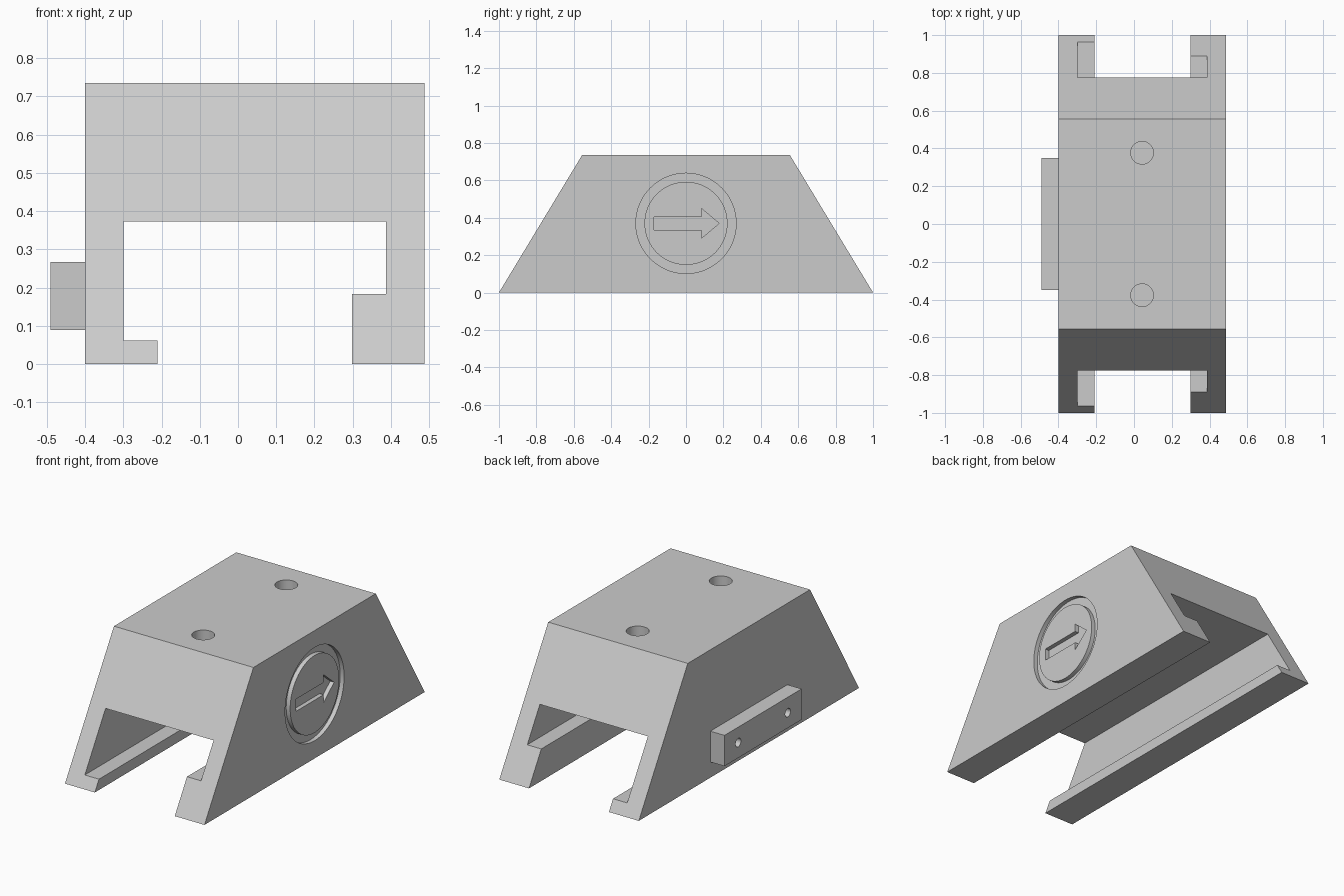
import bpy, bmesh, math
from mathutils import Matrix, Vector

cube = bpy.data.objects.get("Cube")
if cube:
    bpy.data.objects.remove(cube, do_unlink=True)

grey = bpy.data.materials.new("plain grey")
grey.use_nodes = True
grey.diffuse_color = (0.6, 0.6, 0.6, 1)
grey.node_tree.nodes["Principled BSDF"].inputs["Base Color"].default_value = (0.6, 0.6, 0.6, 1)

TOP, SLOPE = 0.735, 0.605     # height, and how far the ends lean in per unit of height
RIGHT, LEFT = -0.40, 0.487    # outer side walls
BADGE_Z = 0.37


def finish(name, bm):
    bmesh.ops.recalc_face_normals(bm, faces=bm.faces)
    mesh = bpy.data.meshes.new(name)
    bm.to_mesh(mesh)
    bm.free()
    mesh.materials.append(grey)
    obj = bpy.data.objects.new(name, mesh)
    bpy.context.collection.objects.link(obj)
    return obj


def prism(name, start, end):
    """Solid between two matching outlines."""
    bm = bmesh.new()
    a = [bm.verts.new(p) for p in start]
    b = [bm.verts.new(p) for p in end]
    bm.faces.new(a)
    bm.faces.new(b)
    for i in range(len(a)):
        j = (i + 1) % len(a)
        bm.faces.new((a[i], a[j], b[j], b[i]))
    return finish(name, bm)


def cylinder(name, centre, radius, depth, axis, sides=64):
    bm = bmesh.new()
    turn = Vector((0, 0, 1)).rotation_difference(Vector(axis)).to_matrix().to_4x4()
    bmesh.ops.create_cone(bm, cap_ends=True, segments=sides, radius1=radius, radius2=radius,
                          depth=depth, matrix=Matrix.Translation(centre) @ turn)
    return finish(name, bm)


def cut(target, cutter):
    """Subtract the cutter from the target and discard it."""
    cutter.hide_render = True
    mod = target.modifiers.new("cut", "BOOLEAN")
    mod.operation, mod.solver, mod.object = "DIFFERENCE", "EXACT", cutter
    bpy.context.view_layer.objects.active = target
    bpy.ops.object.modifier_apply(modifier=mod.name)
    bpy.data.objects.remove(cutter, do_unlink=True)


# Body: channel section with two unequal inner lips, ends sloping inwards
section = [(RIGHT, 0), (-0.21, 0), (-0.21, 0.062), (-0.30, 0.062), (-0.30, 0.373),
           (0.387, 0.373), (0.387, 0.184), (0.298, 0.184), (0.298, 0), (LEFT, 0),
           (LEFT, TOP), (RIGHT, TOP)]
body = prism("body",
             [(x, SLOPE * z - 1, z) for x, z in section],
             [(x, 1 - SLOPE * z, z) for x, z in section])

# Blind holes in the top
for y in (-0.377, 0.377):
    cut(body, cylinder("top_hole", (0.043, y, TOP), 0.06, 0.5, (0, 0, 1)))

# Ring groove on the left wall
groove = cylinder("groove", (LEFT, 0, BADGE_Z), 0.268, 0.05, (1, 0, 0), 96)
cut(groove, cylinder("groove_core", (LEFT, 0, BADGE_Z), 0.222, 0.2, (1, 0, 0), 96))
cut(body, groove)

# Arrow recess inside the ring
half = [(-0.17, 0.035), (0.082, 0.035), (0.082, 0.08)]
arrow = half + [(0.177, 0)] + [(y, -z) for y, z in reversed(half)]
cut(body, prism("arrow",
                [(LEFT - 0.025, y, BADGE_Z + z) for y, z in arrow],
                [(LEFT + 0.025, y, BADGE_Z + z) for y, z in arrow]))

# Side bar on the right wall, with two small screw holes
bar = [(-0.35, 0.09), (0.35, 0.09), (0.35, 0.267), (-0.35, 0.267)]
side_bar = prism("side_bar", [(-0.49, y, z) for y, z in bar], [(RIGHT, y, z) for y, z in bar])
for y in (-0.225, 0.225):
    cut(side_bar, cylinder("screw_hole", (-0.49, y, 0.178), 0.024, 0.16, (1, 0, 0), 32))

# Smooth the round walls, keep hard edges crisp
for obj in (body, side_bar):
    bpy.ops.object.select_all(action="DESELECT")
    obj.select_set(True)
    bpy.context.view_layer.objects.active = obj
    bpy.ops.object.shade_smooth_by_angle(angle=math.radians(30))
